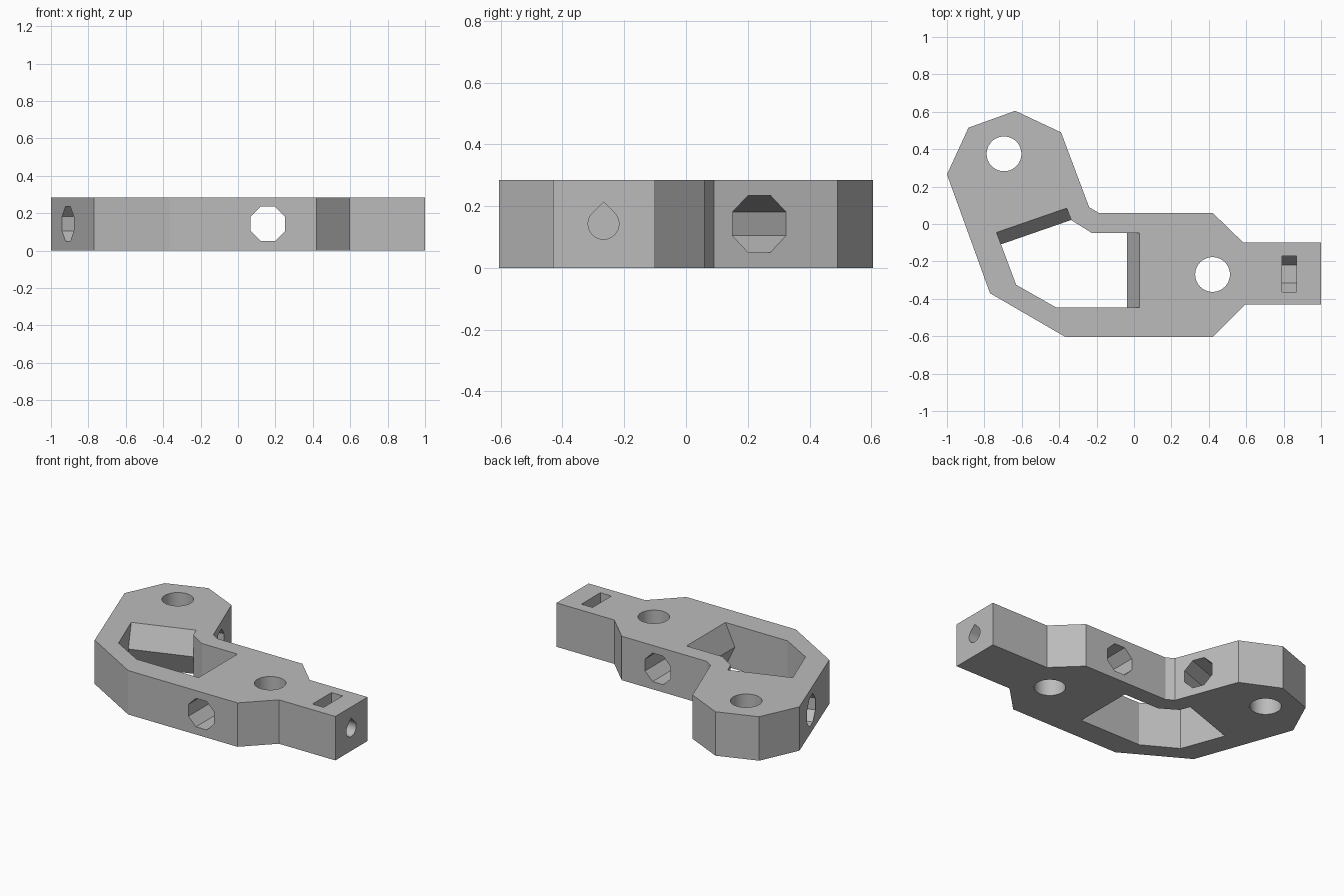
import bpy, bmesh
from math import cos, sin, pi, radians
from mathutils import Vector, Matrix

if "Cube" in bpy.data.objects:
    bpy.data.objects.remove(bpy.data.objects["Cube"], do_unlink=True)

HEIGHT = 0.285
MID = HEIGHT / 2
UP = Vector((0, 0, 1))

grey = bpy.data.materials.new("plain_grey")
grey.use_nodes = True
grey.diffuse_color = (0.5, 0.5, 0.5, 1)
grey.node_tree.nodes["Principled BSDF"].inputs["Base Color"].default_value = (0.5, 0.5, 0.5, 1)


def prism(name, profile, origin, u, v, depth):
    """Extrude a 2D profile, drawn on axes u and v, along u x v."""
    u, v, origin = Vector(u).normalized(), Vector(v).normalized(), Vector(origin)
    bm = bmesh.new()
    face = bm.faces.new([bm.verts.new(origin + u * a + v * b) for a, b in profile])
    extruded = bmesh.ops.extrude_face_region(bm, geom=[face])["geom"]
    moved = [g for g in extruded if isinstance(g, bmesh.types.BMVert)]
    bmesh.ops.translate(bm, verts=moved, vec=u.cross(v) * depth)
    bmesh.ops.recalc_face_normals(bm, faces=bm.faces)
    mesh = bpy.data.meshes.new(name)
    bm.to_mesh(mesh)
    bm.free()
    mesh.materials.append(grey)
    obj = bpy.data.objects.new(name, mesh)
    bpy.context.collection.objects.link(obj)
    return obj


def ring(sides, radius, turn=0.0):
    return [(radius * cos(2 * pi * (i + turn) / sides),
             radius * sin(2 * pi * (i + turn) / sides)) for i in range(sides)]


def combine(target, tool, operation):
    mod = target.modifiers.new(tool.name, 'BOOLEAN')
    mod.object, mod.operation, mod.solver = tool, operation, 'EXACT'
    bpy.context.view_layer.objects.active = target
    bpy.ops.object.modifier_apply(modifier=mod.name)
    bpy.data.objects.remove(tool, do_unlink=True)


# Bent link body
outline = [(-1, 0.265), (-0.77, -0.37), (-0.365, -0.605), (0.42, -0.605),
           (0.595, -0.43), (1, -0.43), (1, -0.1), (0.585, -0.1), (0.42, 0.06),
           (-0.19, 0.06), (-0.24, 0.09), (-0.39, 0.49), (-0.635, 0.605), (-0.885, 0.515)]
body = prism("link_body", outline, (0, 0, 0), (1, 0, 0), (0, 1, 0), HEIGHT)

# Open window through the middle
window = [(-0.735, -0.045), (-0.63, -0.325), (-0.415, -0.447), (0.03, -0.447),
          (0.03, -0.048), (-0.225, -0.048), (-0.335, 0.02), (-0.36, 0.085)]
combine(body, prism("window_cut", window, (0, 0, -0.1), (1, 0, 0), (0, 1, 0), 0.5), 'DIFFERENCE')

# V-shaped ridges on two window walls
ridge = [(-0.01, 0), (0, 0), (0.068, MID), (0, HEIGHT), (-0.01, HEIGHT)]
for start, end in [((0.03, -0.048), (0.03, -0.447)), ((-0.735, -0.045), (-0.36, 0.085))]:
    a, b = Vector((*start, 0)), Vector((*end, 0))
    along = (b - a).normalized()
    inward = along.cross(UP)
    combine(body, prism("wall_ridge", ridge, a - along * 0.015, inward, inward.cross(along) * -1
                        if inward.cross(along).z < 0 else UP, (b - a).length + 0.03)
            if inward.cross(UP).dot(along) > 0 else
            prism("wall_ridge", ridge, b + along * 0.015, inward, UP, (b - a).length + 0.03), 'UNION')

# Vertical pivot holes
for x, y in [(-0.695, 0.375), (0.42, -0.27)]:
    combine(body, prism("pivot_cut", ring(40, 0.093), (x, y, -0.1),
                        (1, 0, 0), (0, 1, 0), 0.5), 'DIFFERENCE')

# Octagonal cross holes, one straight and one along the bent end
octagon = ring(8, 0.0925 / cos(pi / 8), 0.5)
for centre, axis, reach in [((0.16, -0.27, MID), Vector((0, 1, 0)), 0.5),
                            ((-0.6, 0.127, MID), Vector((0.94, 0.34, 0)).normalized(), 0.5)]:
    side = UP.cross(axis)
    combine(body, prism("cross_cut", octagon, Vector(centre) - axis * reach,
                        side, axis.cross(side), 2 * reach), 'DIFFERENCE')

# Blind teardrop screw hole in the narrow end
teardrop = [(0.05 * cos(t), 0.05 * sin(t))
            for t in (radians(135 + 270 * i / 24) for i in range(25))] + [(0, 0.0707)]
combine(body, prism("screw_cut", teardrop, (0.7, -0.267, MID), (0, 1, 0), UP, 0.5), 'DIFFERENCE')

# Nut slot, hexagonal at its base and open at the top
half = 0.097
slot = [(-half, 0.3), (-half, 0), (-half / 2, -0.084), (half / 2, -0.084), (half, 0), (half, 0.3)]
combine(body, prism("nut_cut", slot, (0.79, -0.267, MID), (0, 1, 0), UP, 0.08), 'DIFFERENCE')

# Crisp edges, smooth round holes
bpy.ops.object.select_all(action='DESELECT')
body.select_set(True)
bpy.context.view_layer.objects.active = body
bpy.ops.object.shade_smooth_by_angle(angle=radians(20))
